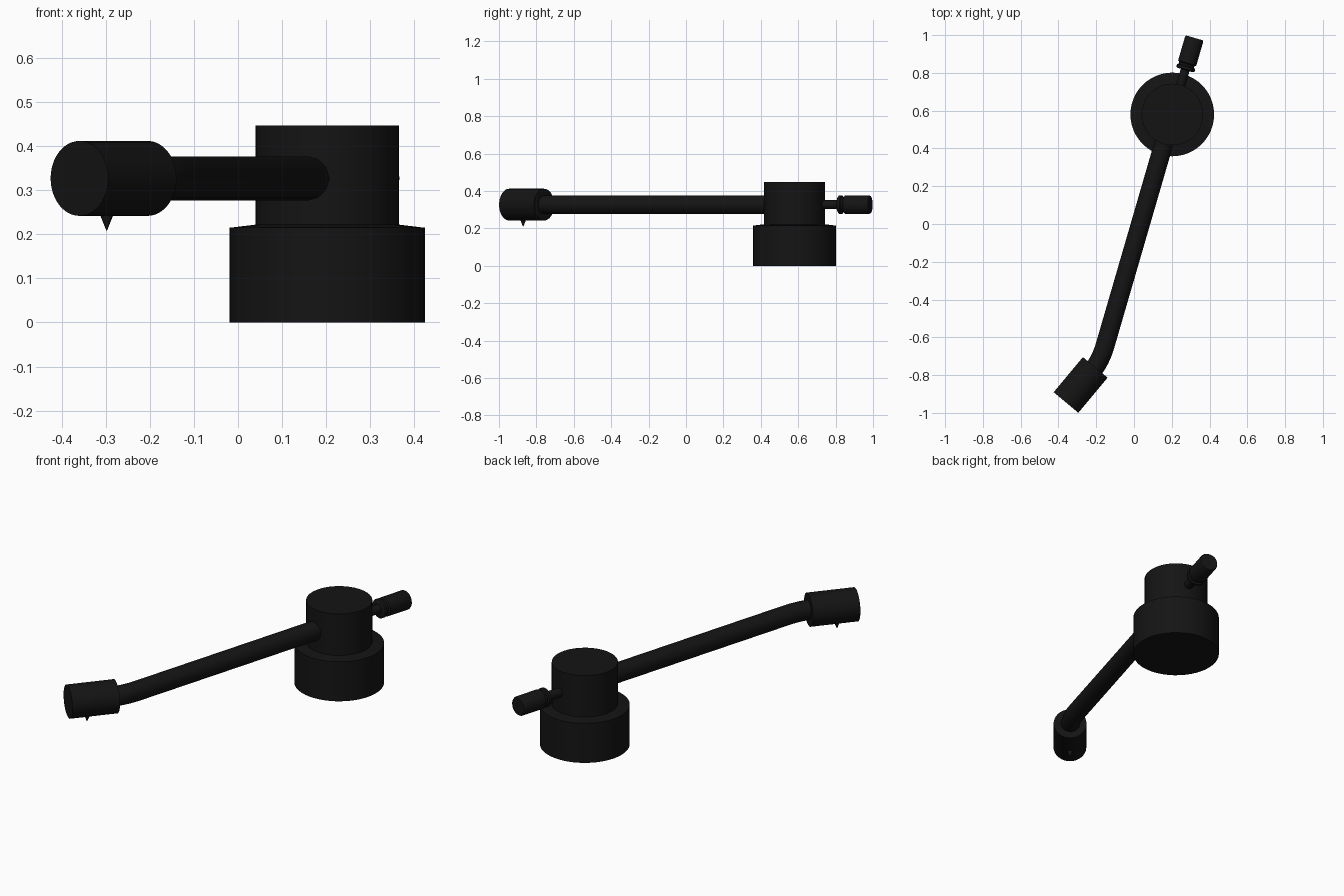
import bpy, bmesh, math
from mathutils import Vector

if "Cube" in bpy.data.objects:
    bpy.data.objects.remove(bpy.data.objects["Cube"])

black = bpy.data.materials.new("black")
black.diffuse_color = (0.007, 0.007, 0.007, 1)
black.use_nodes = True
black.node_tree.nodes["Principled BSDF"].inputs["Base Color"].default_value = black.diffuse_color

PIVOT = Vector((0.2025, 0.58, 0))
ARM_Z = 0.327
ARM_DIR = Vector((0.279, 0.96, 0)).normalized()


def finish(obj):
    obj.data.materials.append(black)
    bpy.ops.object.select_all(action='DESELECT')
    obj.select_set(True)
    bpy.context.view_layer.objects.active = obj
    bpy.ops.object.shade_smooth_by_angle(angle=math.radians(35))


def lathe(name, profile, origin, axis, sides=48):
    """Closed solid of revolution from (radius, distance along axis) points."""
    bm = bmesh.new()
    rings = [[bm.verts.new((r * math.cos(2 * math.pi * i / sides),
                            r * math.sin(2 * math.pi * i / sides), h))
              for i in range(sides)] for r, h in profile]
    for a, b in zip(rings, rings[1:]):
        for i in range(sides):
            j = (i + 1) % sides
            bm.faces.new((a[i], a[j], b[j], b[i]))
    bm.faces.new(rings[0][::-1])
    bm.faces.new(rings[-1])
    bmesh.ops.recalc_face_normals(bm, faces=bm.faces)
    mesh = bpy.data.meshes.new(name)
    bm.to_mesh(mesh)
    bm.free()
    obj = bpy.data.objects.new(name, mesh)
    bpy.context.collection.objects.link(obj)
    obj.location = origin
    obj.rotation_euler = Vector(axis).to_track_quat('Z', 'Y').to_euler()
    finish(obj)
    return obj


# Pivot housing: wide base with a narrower turret
lathe("pivot_base", [(0.2215, 0), (0.2215, 0.215), (0.163, 0.222),
                     (0.163, 0.447)], PIVOT, (0, 0, 1))

# Counterweight on its rod, behind the pivot
rear = PIVOT + Vector((0, 0, ARM_Z))
lathe("counterweight_rod", [(0.024, 0.1), (0.024, 0.26)], rear, ARM_DIR, 24)
lathe("counterweight", [(0.042, 0.245), (0.05, 0.25), (0.05, 0.264), (0.042, 0.268),
                        (0.042, 0.278), (0.05, 0.284), (0.05, 0.415), (0.046, 0.422)],
      rear, ARM_DIR, 32)

# Cartridge cylinder at the front end, with stylus
head_front = Vector((-0.36, -0.945, ARM_Z))
head_back = Vector((-0.205, -0.759, ARM_Z))
head_axis = head_back - head_front
lathe("cartridge", [(0.085, 0), (0.085, head_axis.length)], head_front, head_axis)
tip = head_front + head_axis * 0.4
lathe("stylus", [(0.001, 0.209), (0.015, 0.244), (0.015, 0.27)],
      (tip.x, tip.y, 0), (0, 0, 1), 16)

# Arm tube: straight run, then a smooth bend into the cartridge
bend_start = rear - ARM_DIR * 1.265
corner = Vector((-0.175, -0.723, ARM_Z))
bend_end = head_back - head_axis.normalized() * 0.03
points = [rear - ARM_DIR * 0.08]
for k in range(9):
    t = k / 8
    points.append(bend_start * (1 - t) ** 2 + corner * 2 * t * (1 - t) + bend_end * t * t)
curve = bpy.data.curves.new("arm_tube", 'CURVE')
curve.dimensions = '3D'
curve.bevel_depth = 0.05
curve.bevel_resolution = 4
curve.use_fill_caps = True
spline = curve.splines.new('POLY')
spline.points.add(len(points) - 1)
for sp, p in zip(spline.points, points):
    sp.co = (*p, 1)
arm = bpy.data.objects.new("arm_tube", curve)
bpy.context.collection.objects.link(arm)
bpy.ops.object.select_all(action='DESELECT')
arm.select_set(True)
bpy.context.view_layer.objects.active = arm
bpy.ops.object.convert(target='MESH')
finish(bpy.context.view_layer.objects.active)
